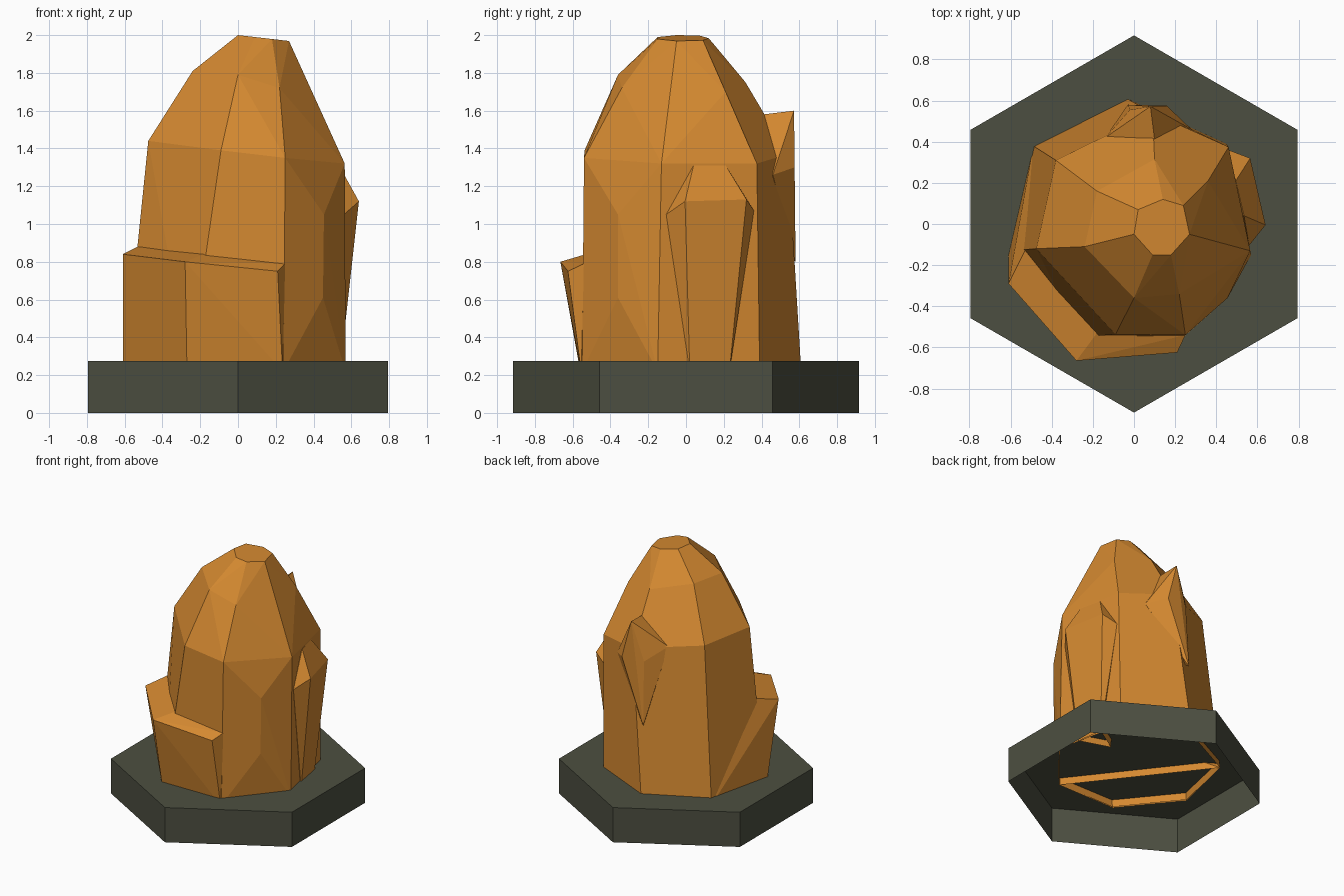
import bpy, bmesh, math

if "Cube" in bpy.data.objects:
    bpy.data.objects.remove(bpy.data.objects["Cube"])


def material(name, rgb):
    m = bpy.data.materials.new(name)
    m.diffuse_color = (*rgb, 1)
    m.use_nodes = True
    m.node_tree.nodes["Principled BSDF"].inputs["Base Color"].default_value = m.diffuse_color
    return m


ORANGE = material("amber orange", (0.66, 0.25, 0.03))
OLIVE = material("dark olive", (0.073, 0.078, 0.052))


def finish(bm, name, mat):
    me = bpy.data.meshes.new(name)
    bm.to_mesh(me)
    bm.free()
    me.materials.append(mat)
    ob = bpy.data.objects.new(name, me)
    bpy.context.collection.objects.link(ob)
    return ob


def crystal(name, points):
    """Faceted convex chunk with an open underside."""
    bm = bmesh.new()
    for p in points:
        bm.verts.new(p)
    bmesh.ops.convex_hull(bm, input=bm.verts)
    bmesh.ops.delete(bm, geom=[v for v in bm.verts if not v.link_faces], context='VERTS')
    bmesh.ops.recalc_face_normals(bm, faces=bm.faces)
    bmesh.ops.dissolve_limit(bm, angle_limit=math.radians(4), verts=bm.verts, edges=bm.edges)
    under = [f for f in bm.faces if f.normal.z < -0.95 and f.calc_center_median().z < 0.25]
    bmesh.ops.delete(bm, geom=under, context='FACES')
    return finish(bm, name, ORANGE)


# Hexagonal plinth, open below
bm = bmesh.new()
ring = [(0.917 * math.cos(math.radians(30 + 60 * i)),
         0.917 * math.sin(math.radians(30 + 60 * i))) for i in range(6)]
low = [bm.verts.new((x, y, 0)) for x, y in ring]
top = [bm.verts.new((x, y, 0.275)) for x, y in ring]
bm.faces.new(top)
for i in range(6):
    j = (i + 1) % 6
    bm.faces.new((low[i], low[j], top[j], top[i]))
finish(bm, "hex_plinth", OLIVE)

# Main crystal: four rings of seven corners, left corner first and on round the back
Z0 = 0.22
cap = [(0, -.05), (.02, .07), (.14, .12), (.24, .09), (.27, -.05), (.18, -.15), (.09, -.15)]
upper = [(-.24, -.11, 1.81), (-.18, .16, 1.81), (.1, .315, 1.75), (.36, .21, 1.70),
         (.41, -.09, 1.67), (.22, -.34, 1.72), (0, -.36, 1.79)]
shoulder = [(-.475, -.12, 1.44), (-.38, .31, 1.43), (.09, .54, 1.37), (.46, .375, 1.32),
            (.565, -.13, 1.32), (.25, -.54, 1.35), (-.09, -.537, 1.39)]
foot = [(-.6, -.13), (-.49, .38), (-.035, .61), (.45, .39),
        (.57, -.15), (.24, -.55), (-.26, -.55)]
bulge = [(.455, -.36, 1.05), (.45, -.36, .61)]
crystal("main_crystal",
        [(x, y, 2 - .115 * x) for x, y in cap] + upper + shoulder + bulge
        + [(x, y, Z0) for x, y in foot])

# Low front step
crystal("front_step", [
    (-.61, -.29, .84), (-.28, -.665, .80), (.21, -.625, .75),
    (.25, -.54, .79), (-.18, -.53, .84), (-.53, -.13, .88),
    (-.61, -.14, Z0), (-.27, -.56, Z0), (.236, -.555, Z0), (-.49, .38, Z0)])

# Back spike
crystal("back_spike", [
    (.08, .572, 1.6), (.16, .575, 1.3), (-.02, .555, 1.3), (-.14, .42, 1.4),
    (.1, .41, 1.58), (.28, .46, 1.26), (-.03, .58, .8), (.05, .2, 1.1)])

# Right shard
crystal("right_shard", [
    (.64, -.005, 1.12), (.565, .32, 1.13), (.535, .04, 1.31), (.495, .21, 1.31),
    (.56, -.105, 1.05), (.46, .36, 1.07), (.54, .02, Z0), (.505, .23, Z0),
    (.3, .1, 1.1), (.3, .1, Z0)])
